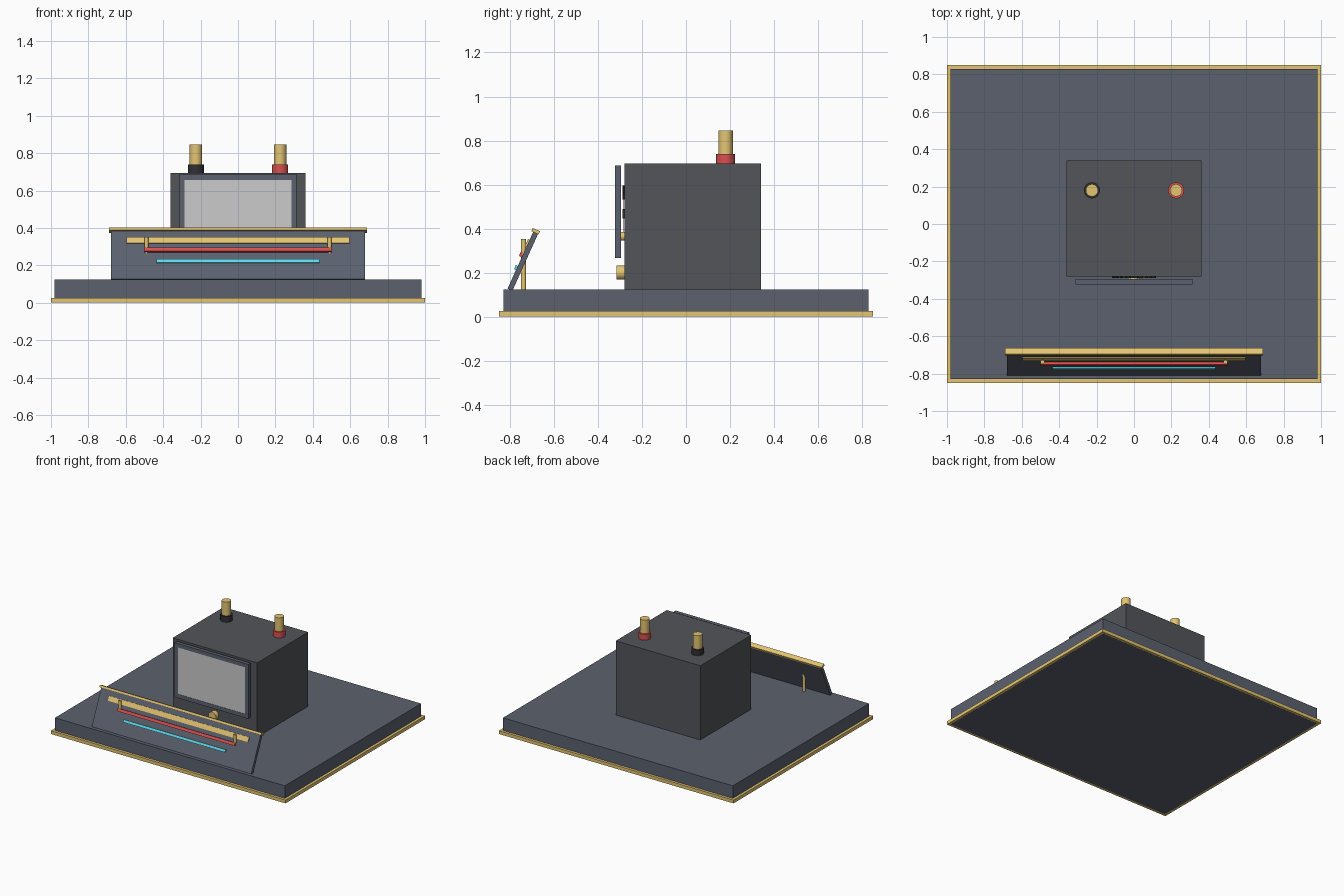
import bpy, math
from mathutils import Matrix, Vector

if "Cube" in bpy.data.objects:
    bpy.data.objects.remove(bpy.data.objects["Cube"])


def material(name, rgb):
    m = bpy.data.materials.new(name)
    m.diffuse_color = (*rgb, 1)
    m.use_nodes = True
    m.node_tree.nodes["Principled BSDF"].inputs["Base Color"].default_value = m.diffuse_color
    return m


SLATE = material("slate", (0.105, 0.12, 0.155))
CHARCOAL = material("charcoal", (0.085, 0.09, 0.1))
BLACK = material("black", (0.03, 0.03, 0.035))
BRASS = material("brass", (0.78, 0.56, 0.17))
RED = material("red", (0.7, 0.08, 0.08))
CYAN = material("cyan", (0.12, 0.7, 0.85))


def finish(name, mat):
    o = bpy.context.object
    o.name = name
    if mat:
        o.data.materials.append(mat)
    return o


def box(name, lo, hi, mat=None, frame=None):
    """Box between two corners, optionally placed in a local frame."""
    lo, hi = Vector(lo), Vector(hi)
    bpy.ops.mesh.primitive_cube_add(size=1)
    o = finish(name, mat)
    o.data.transform(Matrix.Translation((lo + hi) / 2) @ Matrix.Diagonal((*(hi - lo), 1)))
    if frame:
        o.data.transform(frame)
    return o


def rod(name, centre, r, depth, mat, rot=(0, 0, 0)):
    bpy.ops.mesh.primitive_cylinder_add(vertices=32, radius=r, depth=depth, location=centre, rotation=rot)
    o = finish(name, mat)
    bpy.ops.object.shade_smooth_by_angle()
    return o


# plinth with brass foot trim
box("plinth", (-0.98, -0.83, 0), (0.98, 0.83, 0.123), SLATE)
box("plinth_trim", (-1, -0.85, 0.0005), (1, 0.85, 0.026), BRASS)

# meter housing
box("meter_body", (-0.36, -0.28, 0.12), (0.36, 0.34, 0.695), CHARCOAL)

# bezel standing just off the housing, with window pane
for s, side in ((-1, "left"), (1, "right")):
    x0, x1 = sorted((s * 0.285, s * 0.314))
    box("bezel_" + side, (x0, -0.323, 0.267), (x1, -0.295, 0.687), SLATE)
box("bezel_top", (-0.285, -0.323, 0.657), (0.285, -0.295, 0.687), SLATE)
box("bezel_bottom", (-0.285, -0.323, 0.267), (0.285, -0.295, 0.297), SLATE)
box("window_pane", (-0.285, -0.321, 0.297), (0.285, -0.299, 0.657))

# dial ticks, needle and pivot behind the pane
for i in range(-5, 6):
    f = Matrix.Translation((0, -0.285, 0.365)) @ Matrix.Rotation(math.radians(6 * i), 4, 'Y')
    box("dial_tick", (-0.003, -0.004, 0.195), (0.003, 0.006, 0.23), BLACK, f)
box("dial_plate", (-0.05, -0.288, 0.445), (0.05, -0.279, 0.49), BLACK)
box("needle", (-0.003, -0.286, 0.365), (0.003, -0.283, 0.56), RED)
rod("needle_pivot", (0, -0.288, 0.365), 0.02, 0.018, BRASS, (math.pi / 2, 0, 0))

# adjusting knob below the bezel
rod("adjust_knob", (0, -0.297, 0.2), 0.032, 0.036, BRASS, (math.pi / 2, 0, 0))

# terminals on top
for x, mat in ((-0.225, BLACK), (0.225, RED)):
    rod("terminal_collar", (x, 0.18, 0.717), 0.043, 0.046, mat)
    rod("terminal_post", (x, 0.18, 0.792), 0.033, 0.106, BRASS)

# sloping front panel with raised strips
tilt = Matrix.Translation((0, -0.741, 0.252)) @ Matrix.Rotation(math.radians(-24.3), 4, 'X')
box("front_panel", (-0.68, -0.012, -0.142), (0.68, 0.012, 0.142), SLATE, tilt)
box("panel_cap", (-0.69, -0.021, 0.14), (0.69, 0.015, 0.156), BRASS, tilt)
for name, w, v, h, d, mat in (("brass_strip", 0.597, 0.083, 0.036, 0.008, BRASS),
                              ("red_strip", 0.5, 0.025, 0.022, 0.014, RED),
                              ("cyan_strip", 0.435, -0.039, 0.02, 0.01, CYAN)):
    box(name, (-w, -0.012 - d, v - h / 2), (w, -0.011, v + h / 2), mat, tilt)

# upright pins passing through the panel
for x in (-0.49, 0.49):
    rod("panel_pin", (x, -0.738, 0.236), 0.011, 0.232, BRASS)
